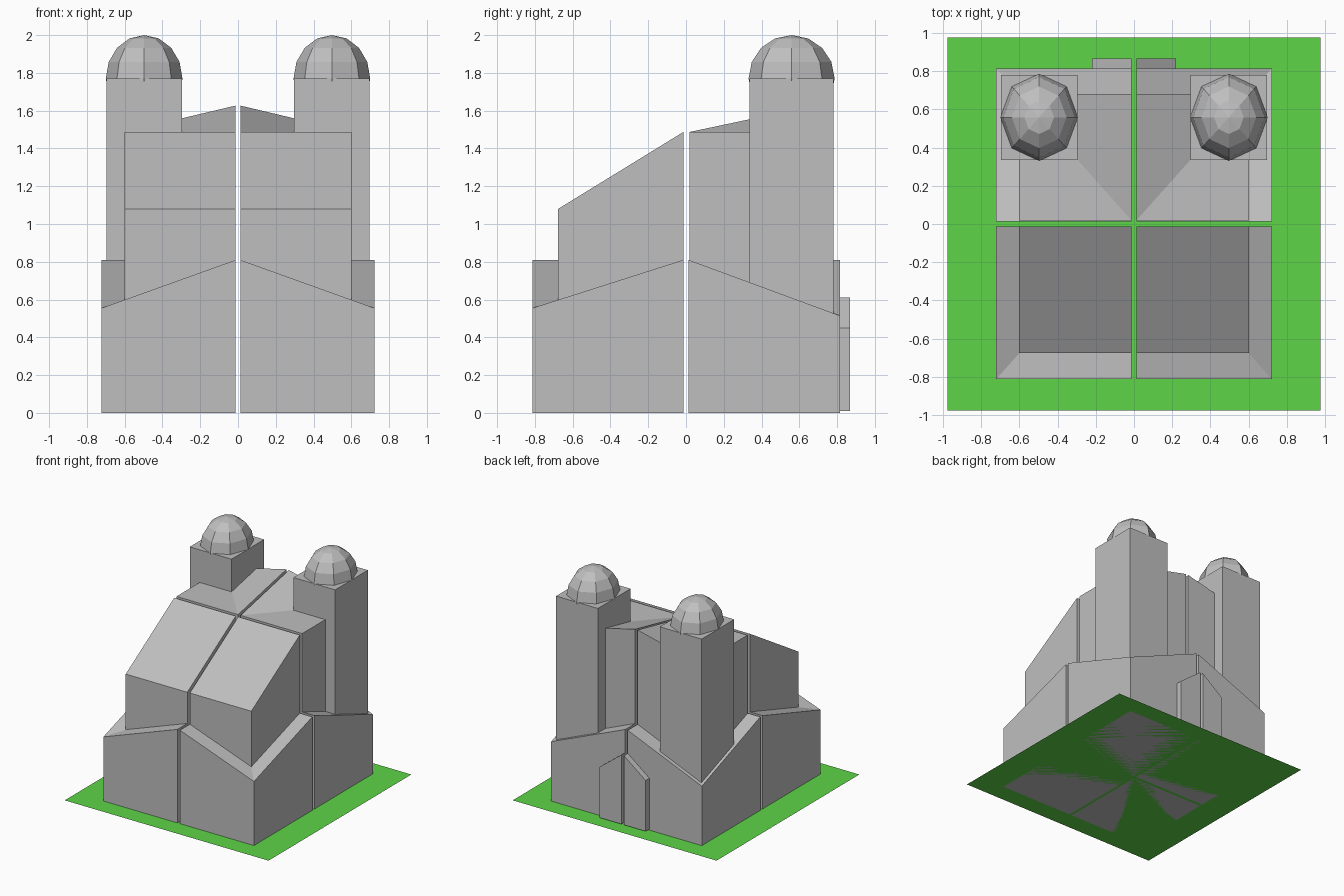
import bpy, bmesh, math
from mathutils import Matrix

if "Cube" in bpy.data.objects:
    bpy.data.objects.remove(bpy.data.objects["Cube"])


def material(name, rgb):
    m = bpy.data.materials.new(name)
    m.diffuse_color = (*rgb, 1)
    m.use_nodes = True
    m.node_tree.nodes["Principled BSDF"].inputs["Base Color"].default_value = m.diffuse_color
    return m


GREY = material("stone grey", (0.52, 0.52, 0.52))
GREEN = material("grass green", (0.11, 0.66, 0.065))


def finish(name, bm, mat):
    bmesh.ops.recalc_face_normals(bm, faces=bm.faces)
    me = bpy.data.meshes.new(name)
    bm.to_mesh(me)
    bm.free()
    me.materials.append(mat)
    ob = bpy.data.objects.new(name, me)
    bpy.context.collection.objects.link(ob)
    return ob


def block(name, s, x, y, z0, tops):
    """Box mirrored by s with four top heights: inner-near, outer-near,
    outer-far, inner-far; the top folds from inner-near to outer-far."""
    bm = bmesh.new()
    pts = [(x[0], y[0]), (x[1], y[0]), (x[1], y[1]), (x[0], y[1])]
    lo = [bm.verts.new((s * px, py, z0)) for px, py in pts]
    hi = [bm.verts.new((s * p[0], p[1], h)) for p, h in zip(pts, tops)]
    bm.faces.new(lo)
    for i in range(4):
        j = (i + 1) % 4
        bm.faces.new((lo[i], lo[j], hi[j], hi[i]))
    if len(set(tops)) == 1 or (tops[0] == tops[1] and tops[2] == tops[3]):
        bm.faces.new(hi)
    else:
        bm.faces.new((hi[0], hi[1], hi[2]))
        bm.faces.new((hi[0], hi[2], hi[3]))
    return finish(name, bm, GREY)


# grass sheet
bm = bmesh.new()
bmesh.ops.create_grid(bm, x_segments=1, y_segments=1, size=0.977)
finish("grass", bm, GREEN)

for s, side in ((-1, "left"), (1, "right")):
    # lower walls with cross-gabled tops, low at the outer corners
    block(f"{side}_front_base", s, (0.012, 0.722), (-0.014, -0.813), 0,
          (0.81, 0.81, 0.555, 0.81))
    block(f"{side}_back_base", s, (0.012, 0.722), (0.014, 0.815), 0,
          (0.81, 0.81, 0.515, 0.81))
    # upper hall: sloping front roof, back roof rising to the middle
    block(f"{side}_front_hall", s, (0.012, 0.602), (-0.014, -0.677), 0.5,
          (1.487, 1.487, 1.08, 1.08))
    block(f"{side}_back_hall", s, (0.012, 0.602), (0.018, 0.68), 0.5,
          (1.487, 1.487, 1.487, 1.627))
    # tower
    block(f"{side}_tower", s, (0.297, 0.697), (0.335, 0.782), 0.5, (1.77,) * 4)
    # half of the back doorway
    block(f"{side}_doorway", s, (0.012, 0.22), (0.8, 0.867), 0.01,
          (0.61, 0.45, 0.45, 0.61)).name = f"{side}_doorway"
    # faceted dome
    bm = bmesh.new()
    bmesh.ops.create_uvsphere(
        bm, u_segments=8, v_segments=8, radius=1,
        matrix=Matrix.Translation((s * 0.497, 0.559, 1.77))
        @ Matrix.Diagonal((0.203, 0.228, 0.23, 1)))
    finish(f"{side}_dome", bm, GREY)
